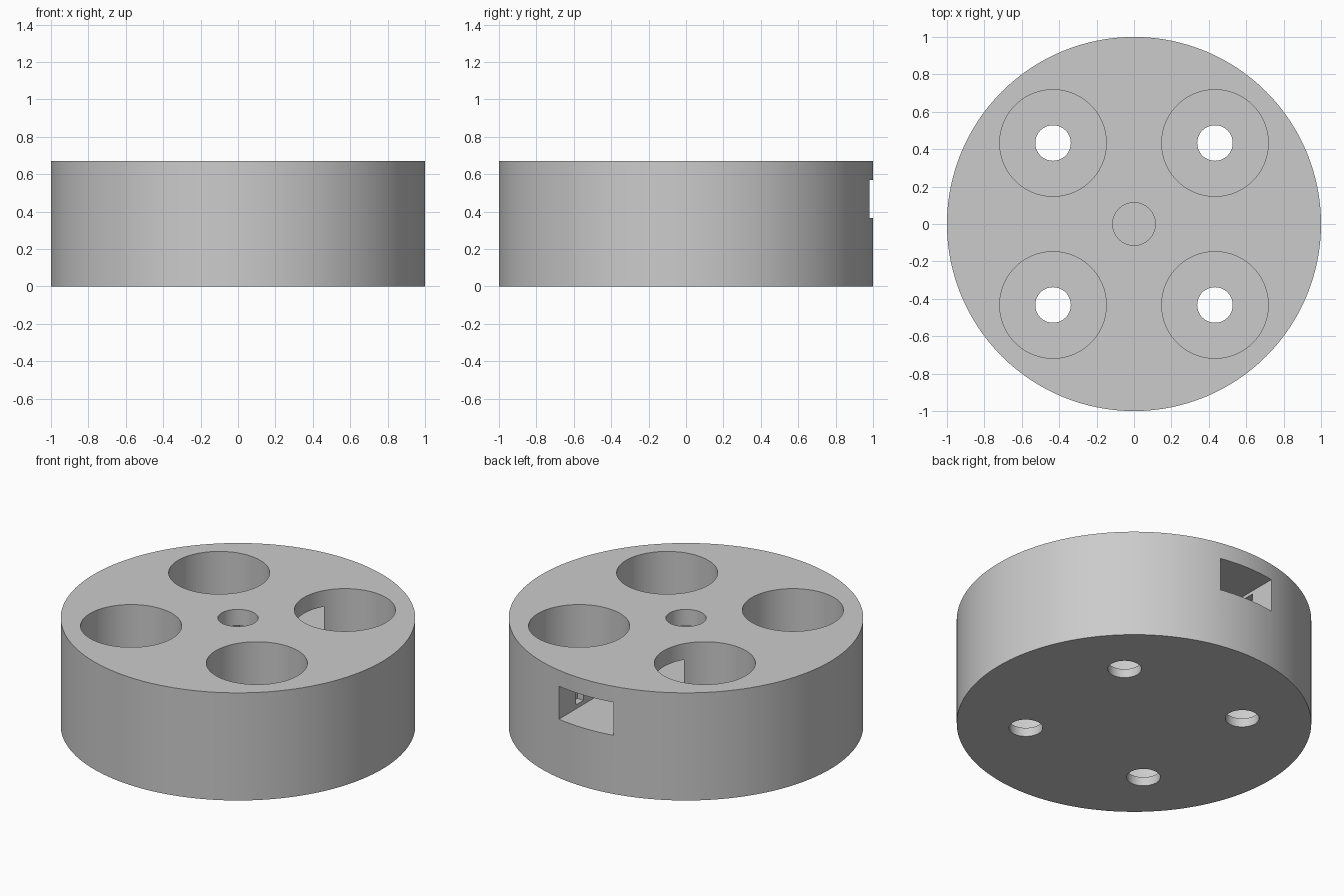
import bpy
from mathutils import Vector

cube = bpy.data.objects.get("Cube")
if cube:
    bpy.data.objects.remove(cube, do_unlink=True)

HEIGHT = 0.67
FLOOR = 0.055
SLOT_BOTTOM, SLOT_TOP = 0.365, 0.57
SLOT_HALF = 0.187

grey = bpy.data.materials.new("plain grey")
grey.use_nodes = True
grey.diffuse_color = (0.6, 0.6, 0.6, 1)
grey.node_tree.nodes["Principled BSDF"].inputs["Base Color"].default_value = (0.6, 0.6, 0.6, 1)


def cylinder(name, x, y, radius, bottom, top, sides=96):
    bpy.ops.mesh.primitive_cylinder_add(vertices=sides, radius=radius, depth=top - bottom,
                                        location=(x, y, (bottom + top) / 2))
    obj = bpy.context.object
    obj.name = name
    obj.data.materials.append(grey)
    return obj


def box(name, low, high):
    low, high = Vector(low), Vector(high)
    bpy.ops.mesh.primitive_cube_add(size=1, location=(low + high) / 2)
    obj = bpy.context.object
    obj.name = name
    obj.scale = high - low
    obj.data.materials.append(grey)
    return obj


def cut(target, cutter):
    bpy.context.view_layer.update()
    mod = target.modifiers.new("cut", 'BOOLEAN')
    mod.operation = 'DIFFERENCE'
    mod.solver = 'EXACT'
    mod.object = cutter
    bpy.ops.object.select_all(action='DESELECT')
    target.select_set(True)
    bpy.context.view_layer.objects.active = target
    bpy.ops.object.modifier_apply(modifier=mod.name)
    bpy.data.objects.remove(cutter, do_unlink=True)


# Round body
body = cylinder("round_body", 0, 0, 1, 0, HEIGHT, 128)

# Four deep pockets, each with a through hole in its floor
for sx in (-1, 1):
    for sy in (-1, 1):
        x, y = sx * 0.433, sy * 0.433
        cut(body, cylinder("pocket_cutter", x, y, 0.285, FLOOR, HEIGHT + 0.1))
        cut(body, cylinder("hole_cutter", x, y, 0.095, -0.1, FLOOR + 0.1, 64))

# Channel from the back to the middle, breaking into the rear pockets
cut(body, box("channel_cutter", (-SLOT_HALF, -0.12, SLOT_BOTTOM), (SLOT_HALF, 1.2, SLOT_TOP)))

# Centre hole down into the channel
cut(body, cylinder("centre_cutter", 0, 0, 0.114, SLOT_BOTTOM + 0.1, HEIGHT + 0.1, 64))

# Small recesses in both channel walls near the opening
cut(body, box("recess_cutter", (-0.23, 0.74, 0.39), (0.23, 0.815, 0.55)))

body.select_set(True)
bpy.context.view_layer.objects.active = body
bpy.ops.object.shade_smooth_by_angle(angle=0.35)
